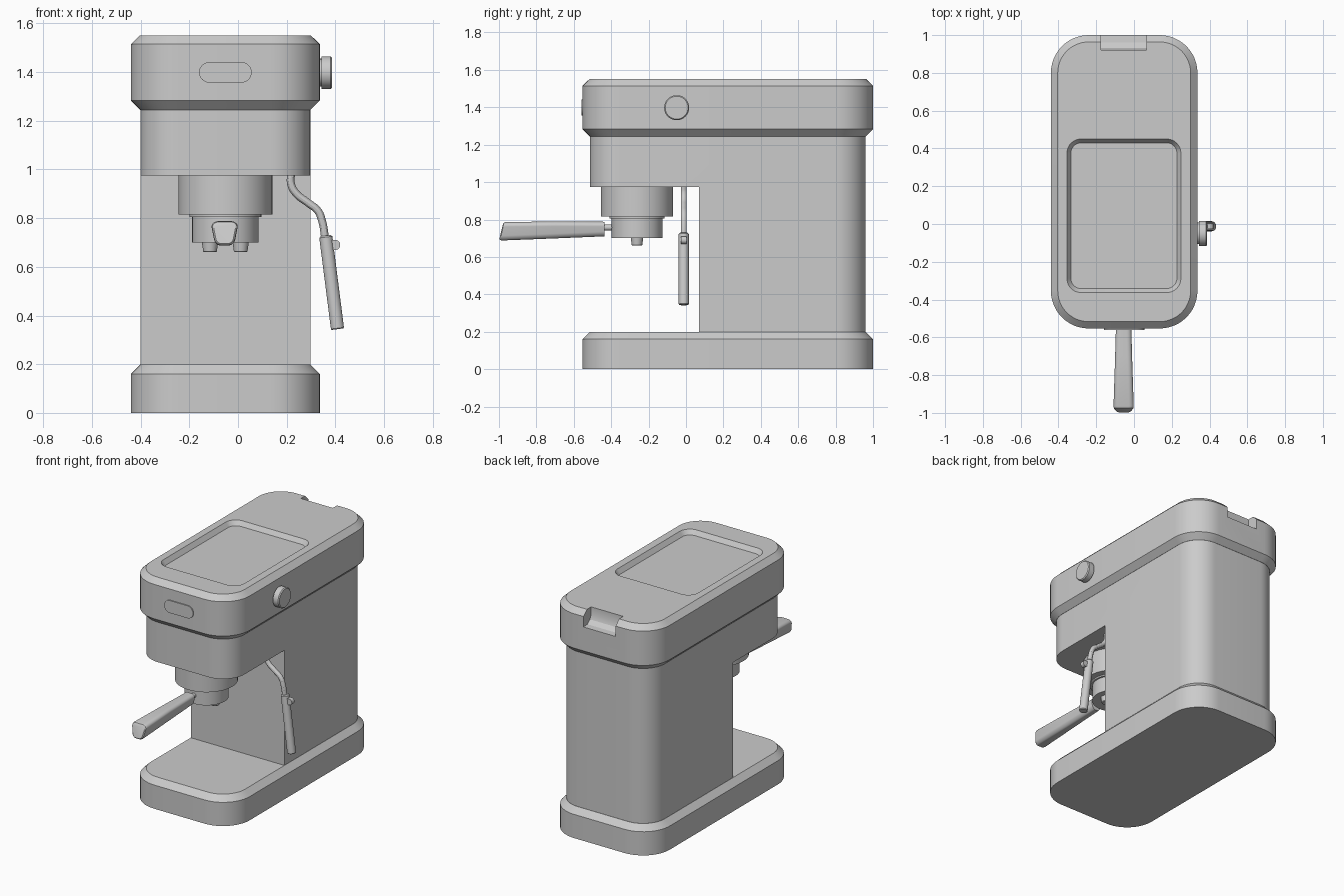
import bpy, bmesh
from math import cos, sin, pi, radians
from mathutils import Matrix, Vector

if "Cube" in bpy.data.objects:
    bpy.data.objects.remove(bpy.data.objects["Cube"])

CX = -0.052                                  # centre line of the machine body
FRONT = Matrix.Rotation(pi / 2, 4, 'X')      # local z points to -y
SIDE = Matrix.Rotation(pi / 2, 4, 'Y')       # local z points to +x


def ring(x0, x1, y0, y1, r, z, taper=0.0, slant=0.0, n=12):
    """Rounded rectangle loop at height z, optionally wider at its top and slanted."""
    cx, cy, h = (x0 + x1) / 2, (y0 + y1) / 2, (y1 - y0) / 2
    pts = []
    for k, (px, py) in enumerate([(x1 - r, y1 - r), (x0 + r, y1 - r),
                                  (x0 + r, y0 + r), (x1 - r, y0 + r)]):
        for i in range(n + 1):
            a = (k + i / n) * pi / 2
            x, y = px + r * cos(a), py + r * sin(a)
            t = (y - cy) / h
            pts.append((cx + (x - cx) * (1 + taper * t), y, z - slant * t))
    return pts


def disc(x, y, r, z):
    return ring(x - r, x + r, y - r, y + r, r, z)


def loft(name, rings, mat=Matrix.Identity(4)):
    """Skin a stack of loops and cap both ends."""
    bm = bmesh.new()
    loops = [[bm.verts.new(mat @ Vector(p)) for p in rg] for rg in rings]
    n = len(loops[0])
    for a, b in zip(loops, loops[1:]):
        for i in range(n):
            j = (i + 1) % n
            bm.faces.new((a[i], a[j], b[j], b[i]))
    bm.faces.new(loops[0][::-1])
    bm.faces.new(loops[-1])
    bmesh.ops.remove_doubles(bm, verts=bm.verts, dist=1e-5)
    bmesh.ops.recalc_face_normals(bm, faces=bm.faces)
    me = bpy.data.meshes.new(name)
    bm.to_mesh(me)
    bm.free()
    ob = bpy.data.objects.new(name, me)
    bpy.context.collection.objects.link(ob)
    smooth(ob)
    return ob


def smooth(ob):
    bpy.ops.object.select_all(action='DESELECT')
    ob.select_set(True)
    bpy.context.view_layer.objects.active = ob
    bpy.ops.object.shade_smooth_by_angle(angle=radians(30))


def cut(ob, cutter):
    mod = ob.modifiers.new("cut", 'BOOLEAN')
    mod.operation = 'DIFFERENCE'
    mod.solver = 'EXACT'
    mod.object = cutter
    bpy.context.view_layer.objects.active = ob
    bpy.ops.object.modifier_apply(modifier=mod.name)
    bpy.data.objects.remove(cutter)
    smooth(ob)


def slab(inset, z):
    """Footprint of the machine, shrunk by inset."""
    return ring(-0.44 + inset, 0.336 - inset, -0.553 + inset, 1 - inset, 0.2 - inset, z)


# base
loft("base", [slab(0, 0), slab(0, 0.16), slab(0.038, 0.198)])

# body with the cup bay cut out of its front
body = loft("body", [slab(0.039, 0.19), slab(0.039, 1.26)])
cut(body, loft("bay_cutter", [ring(-1, 1, -1, 0.07, 0.01, 0.1, n=1),
                              ring(-1, 1, -1, 0.07, 0.01, 0.975, n=1)]))

# head with chamfered edges and sunken cup tray
head = loft("head", [slab(0.038, 1.245), slab(0, 1.283), slab(0, 1.515), slab(0.036, 1.55),
                     ring(-0.355, 0.248, -0.363, 0.45, 0.075, 1.55),
                     ring(-0.334, 0.227, -0.342, 0.43, 0.055, 1.52)])
# lid notch at the back
profile = [(0.92, 1.6), (0.92, 1.5), (0.932, 1.47), (0.96, 1.448), (1.05, 1.44), (1.05, 1.6)]
cut(head, loft("notch_cutter", [[(x, y, z) for y, z in profile] for x in (-0.175, 0.065)]))

# front button panel
loft("button_panel", [ring(-0.16, 0.056, 1.357, 1.441, 0.042, 0.54),
                      ring(-0.16, 0.056, 1.357, 1.441, 0.042, 0.56)], FRONT)

# side knob on a short neck
loft("knob", [disc(-1.398, -0.05, r, x) for r, x in
              [(0.057, 0.325), (0.057, 0.343), (0.067, 0.343), (0.067, 0.381), (0.061, 0.387)]], SIDE)

# brew group and filter holder
GY = -0.262
loft("brew_group", [disc(CX, GY, 0.193, 0.815), disc(CX, GY, 0.193, 0.985)])
loft("filter_holder", [disc(CX, GY, r, z) for r, z in
                       [(0.136, 0.70), (0.136, 0.805), (0.148, 0.805), (0.148, 0.82)]])
for side in (-1, 1):
    x = CX + side * 0.063
    loft("spout", [disc(x, GY, r, z) for r, z in
                   [(0.024, 0.66), (0.028, 0.664), (0.034, 0.705)]])

# handle
loft("handle_neck", [disc(CX, 0.757, 0.016, 0.37), disc(CX, 0.757, 0.016, 0.45)], FRONT)


def grip(w, z0, z1, d, slant=0.0, r=0.026):
    return ring(-0.055 - w / 2, -0.055 + w / 2, z0, z1, r, d, 0.2, slant)


loft("handle", [grip(0.07, 0.71, 0.788, 0.437), grip(0.082, 0.699, 0.789, 0.7),
                grip(0.097, 0.688, 0.787, 0.972, 0.01), grip(0.092, 0.69, 0.784, 0.983, 0.01),
                grip(0.08, 0.696, 0.778, 0.988, 0.01, 0.02)], FRONT)

# steam pipe
curve = bpy.data.curves.new("steam_pipe", 'CURVE')
curve.dimensions = '3D'
curve.bevel_depth = 0.016
curve.bevel_resolution = 4
curve.use_fill_caps = True
path = [(0.218, 0.985), (0.218, 0.94), (0.24, 0.9), (0.285, 0.865), (0.328, 0.83), (0.345, 0.79), (0.36, 0.7)]
spline = curve.splines.new('BEZIER')
spline.bezier_points.add(len(path) - 1)
for bp, (x, z) in zip(spline.bezier_points, path):
    bp.co = (x, -0.012, z)
    bp.handle_left_type = bp.handle_right_type = 'AUTO'
spline.resolution_u = 6
pipe = bpy.data.objects.new("steam_pipe", curve)
bpy.context.collection.objects.link(pipe)
bpy.context.view_layer.objects.active = pipe
bpy.ops.object.select_all(action='DESELECT')
pipe.select_set(True)
bpy.ops.object.convert(target='MESH')
smooth(bpy.context.object)

# steam wand sleeve and its grip tab
top, end = Vector((0.36, -0.012, 0.728)), Vector((0.409, -0.012, 0.344))
axis = end - top
place = Matrix.Translation(top) @ axis.to_track_quat('Z', 'Y').to_matrix().to_4x4()
L = axis.length
loft("wand_sleeve", [disc(0, 0, r, d) for r, d in
                     [(0.022, 0), (0.027, 0.006), (0.027, L - 0.004), (0.024, L)]], place)
loft("wand_tab", [ring(0.36, 0.42, 0.67, 0.71, 0.019, d) for d in (-0.002, 0.026)], FRONT)
